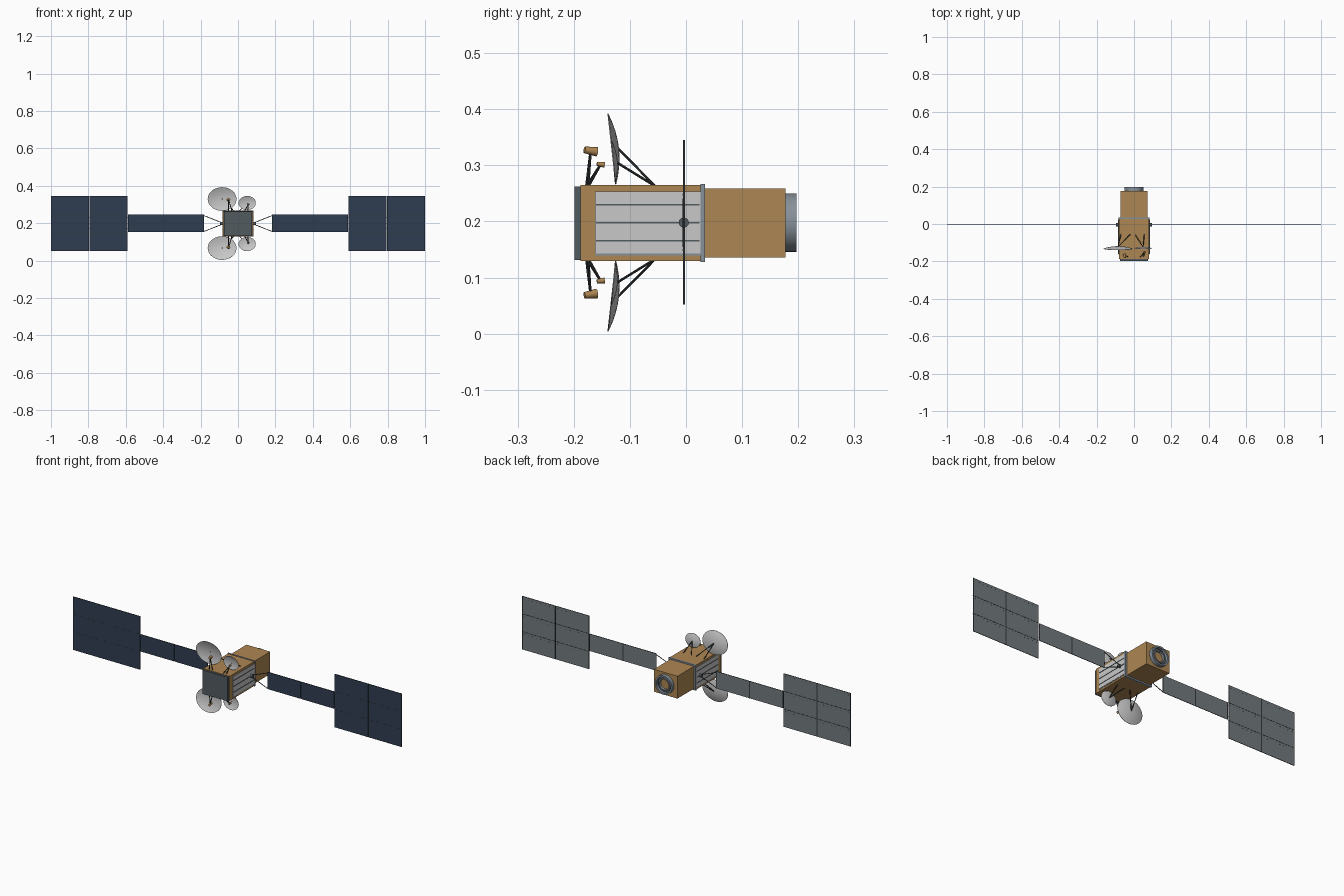
import bpy, bmesh, math
from mathutils import Vector, Matrix

if "Cube" in bpy.data.objects:
    bpy.data.objects.remove(bpy.data.objects["Cube"], do_unlink=True)

ZC = 0.198   # height of the long axis
PY = -0.004  # plane of the solar wings


def material(name, r, g, b):
    m = bpy.data.materials.new(name)
    m.use_nodes = True
    m.diffuse_color = (r, g, b, 1)
    m.node_tree.nodes["Principled BSDF"].inputs["Base Color"].default_value = (r, g, b, 1)
    return m


GOLD = material("gold foil", 0.42, 0.24, 0.085)
NAVY = material("solar navy", 0.028, 0.046, 0.08)
BACK = material("panel back grey", 0.17, 0.195, 0.21)
DARK = material("dark strut grey", 0.035, 0.04, 0.045)
PLATE = material("front slate", 0.085, 0.105, 0.115)
STEEL = material("steel grey", 0.24, 0.28, 0.32)
WHITE = material("radiator white", 0.58, 0.58, 0.58)


def finish(bm, name, mats, smooth=False):
    bmesh.ops.recalc_face_normals(bm, faces=bm.faces)
    me = bpy.data.meshes.new(name)
    bm.to_mesh(me)
    bm.free()
    for m in mats:
        me.materials.append(m)
    if smooth:
        me.shade_smooth()
        me.set_sharp_from_angle(angle=math.radians(35))
    ob = bpy.data.objects.new(name, me)
    bpy.context.collection.objects.link(ob)
    return ob


def add_box(bm, x, y, z):
    """Box from three (low, high) ranges."""
    size = Vector((abs(x[1] - x[0]), y[1] - y[0], abs(z[1] - z[0])))
    mid = Vector((sum(x), sum(y), sum(z))) / 2
    bmesh.ops.create_cube(bm, size=1, matrix=Matrix.Translation(mid) @ Matrix.Diagonal(size).to_4x4())


def box(name, mat, x, y, z):
    bm = bmesh.new()
    add_box(bm, x, y, z)
    return finish(bm, name, [mat])


def add_rod(bm, a, b, r1, r2=None, sides=8):
    a, b = Vector(a), Vector(b)
    turn = (b - a).to_track_quat('Z', 'Y').to_matrix().to_4x4()
    bmesh.ops.create_cone(bm, cap_ends=True, segments=sides, radius1=r1, radius2=r2 or r1,
                          depth=(b - a).length, matrix=Matrix.Translation((a + b) / 2) @ turn)


def rods(name, mat, pairs, r):
    bm = bmesh.new()
    for a, b in pairs:
        add_rod(bm, a, b, r)
    return finish(bm, name, [mat], True)


def lathe(name, mat, profile, y0, steps=40):
    """Closed (radius, y) profile turned about the long axis."""
    bm = bmesh.new()
    rings = []
    for i in range(steps):
        a = math.tau * i / steps
        rings.append([bm.verts.new((r * math.cos(a), y0 + y, ZC + r * math.sin(a))) for r, y in profile])
    n = len(profile)
    for i in range(steps):
        p, q = rings[i], rings[(i + 1) % steps]
        for j in range(n):
            k = (j + 1) % n
            bm.faces.new((p[j], p[k], q[k], q[j]))
    return finish(bm, name, [mat], True)


# Body
box("main_body", GOLD, (-0.08, 0.08), (-0.188, 0.032), (0.13, 0.265))
box("rear_body", GOLD, (-0.072, 0.072), (0.03, 0.177), (0.136, 0.259))
box("front_plate", PLATE, (-0.076, 0.076), (-0.199, -0.187), (0.131, 0.262))
box("middle_frame", STEEL, (-0.083, 0.083), (0.026, 0.034), (0.128, 0.267))

# Radiators with dark ribs on both sides
for side, s in (("left", 1), ("right", -1)):
    box(side + "_radiator_border", STEEL, (s * 0.079, s * 0.0815), (-0.162, 0.03), (0.139, 0.253))
    box(side + "_radiator", WHITE, (s * 0.08, s * 0.083), (-0.162, 0.026), (0.143, 0.253))
    bm = bmesh.new()
    for dz in (-0.032, 0, 0.032):
        add_box(bm, (s * 0.081, s * 0.085), (-0.16, 0.024), (ZC + dz - 0.0013, ZC + dz + 0.0013))
    finish(bm, side + "_radiator_ribs", [PLATE])

# Rear adapter ring and engine ring
lathe("adapter_ring", STEEL, [(0.052, 0), (0.052, 0.02), (0.043, 0.02), (0.043, 0)], 0.177)
lathe("engine_ring", PLATE, [(0.043, 0), (0.043, 0.006), (0.036, 0.006), (0.036, 0)], 0.177)
lathe("engine_lip", STEEL, [(0.036, 0), (0.034, 0.014), (0.028, 0.014), (0.028, 0)], 0.177)


def solar_panel(name, x, z, rows):
    """Thin panel: navy cells in front, grey back, dark rim and row seams."""
    bm = bmesh.new()
    add_box(bm, x, (PY - 0.0015, PY + 0.0015), z)
    bm.normal_update()
    for f in bm.faces:
        f.material_index = 0 if f.normal.y < -0.5 else 1 if f.normal.y > 0.5 else 2
    finish(bm, name, [NAVY, BACK, DARK])
    lo, hi = min(x), max(x)
    trim = bmesh.new()
    step = (z[1] - z[0]) / rows
    back = (PY + 0.001, PY + 0.0022)
    for edge in ((lo, lo + 0.002), (hi - 0.002, hi)):
        add_box(trim, edge, back, z)
    for i in range(rows):
        low = z[0] + i * step
        if i:
            add_box(trim, (lo, hi), (PY - 0.0018, PY + 0.0022), (low - 0.0013, low + 0.0013))
        # Small hinge studs along each row
        if rows > 1:
            for k in range(8):
                c = lo + (hi - lo) * (k + 0.5) / 8
                add_box(trim, (c - 0.002, c + 0.002), back, (low + step * 0.86, low + step * 0.86 + 0.002))
    finish(trim, name + "_trim", [DARK])


# Solar wings
for side, s in (("left", 1), ("right", -1)):
    for i in range(2):
        a = 0.182 + i * 0.204
        solar_panel(f"{side}_inner_panel_{i + 1}", (s * a, s * (a + 0.202)), (0.153, 0.247), 1)
        a = 0.592 + i * 0.205
        solar_panel(f"{side}_outer_panel_{i + 1}", (s * a, s * (a + 0.203)), (0.052, 0.345), 3)
    # Yoke
    tips = [(s * 0.184, PY, ZC + d * 0.043) for d in (-1, 1)]
    roots = [(s * 0.09, PY, ZC + d * 0.006) for d in (-1, 1)]
    rods(side + "_yoke", DARK, list(zip(roots, tips)) + [tuple(tips)], 0.0019)
    # Hinges between inner and outer panels
    rods(side + "_panel_hinges", DARK,
         [((s * h, PY, z), (s * (h + 0.008), PY, z)) for h in (0.381, 0.585, 0.791) for z in (0.17, 0.23)], 0.0015)
    bm = bmesh.new()
    add_rod(bm, (s * 0.079, PY, ZC), (s * 0.095, PY, ZC), 0.009, sides=20)
    finish(bm, side + "_wing_hub", [PLATE], True)


def dish(name, cx, top, bottom, rx, depth, v):
    """Shallow elliptical bowl between two rim points (y, z), mirrored by v."""
    dy, dz = top[0] - bottom[0], top[1] - bottom[1]
    rz, tilt = math.hypot(dy, dz) / 2, math.atan2(-dy, dz)
    cy, cz = (top[0] + bottom[0]) / 2, (top[1] + bottom[1]) / 2
    bm = bmesh.new()
    layers = []
    segs, rings = 40, 6
    for offset in (0, 0.0015):
        grid = []
        for j in range(rings + 1):
            t = max(j / rings, 0.01)
            ring = []
            for i in range(segs):
                a = math.tau * i / segs
                y, z = depth * (1 - t * t) + offset, t * rz * math.sin(a)
                ry = y * math.cos(tilt) - z * math.sin(tilt)
                rzz = y * math.sin(tilt) + z * math.cos(tilt)
                ring.append(bm.verts.new((cx + t * rx * math.cos(a), cy + ry, ZC + v * (cz + rzz - ZC))))
            grid.append(ring)
        for p, q in zip(grid, grid[1:]):
            for i in range(segs):
                k = (i + 1) % segs
                bm.faces.new((p[i], p[k], q[k], q[i]))
        bm.faces.new(grid[0])
        layers.append(grid[-1])
    for i in range(segs):
        k = (i + 1) % segs
        bm.faces.new((layers[0][i], layers[0][k], layers[1][k], layers[1][i]))
    finish(bm, name, [WHITE], True)


def antenna(label, v, cx, top, bottom, rx, depth, feet, mount, feed, feed_x, size):
    """Dish, its rear struts, and the feed horn on a twin mast."""
    def pt(x, y, z):
        return Vector((x, y, ZC + v * (z - ZC)))
    dish(label + "_dish", cx, top, bottom, rx, depth, v)
    rods(label + "_dish_struts", DARK, [(pt(cx, *mount), pt(f, -0.055, 0.263)) for f in feet], 0.0022)
    horn = pt(*feed)
    rods(label + "_feed_mast", DARK,
         [(pt(feed_x + d, -0.176 + d * 0.2, 0.262), horn) for d in (-0.009, 0.009)], 0.0022)
    aim = (pt(cx, *mount) - horn).normalized()
    aim = Vector((aim.x * 0.4, aim.y, -v * 0.12)).normalized()
    bm = bmesh.new()
    add_rod(bm, horn - aim * size, horn + aim * size, size * 0.5, size * 0.75, 16)
    finish(bm, label + "_feed_horn", [GOLD], True)


# Antennas above and below the body
for place, v in (("upper", 1), ("lower", -1)):
    antenna(place + "_large", v, -0.085, (-0.14, 0.392), (-0.126, 0.266), 0.077, 0.012,
            (-0.07, -0.02), (-0.121, 0.33), (-0.05, -0.17, 0.326), -0.041, 0.0115)
    antenna(place + "_small", v, 0.049, (-0.134, 0.345), (-0.127, 0.27), 0.046, 0.007,
            (0.005, 0.055), (-0.123, 0.305), (0.056, -0.152, 0.302), 0.042, 0.007)
